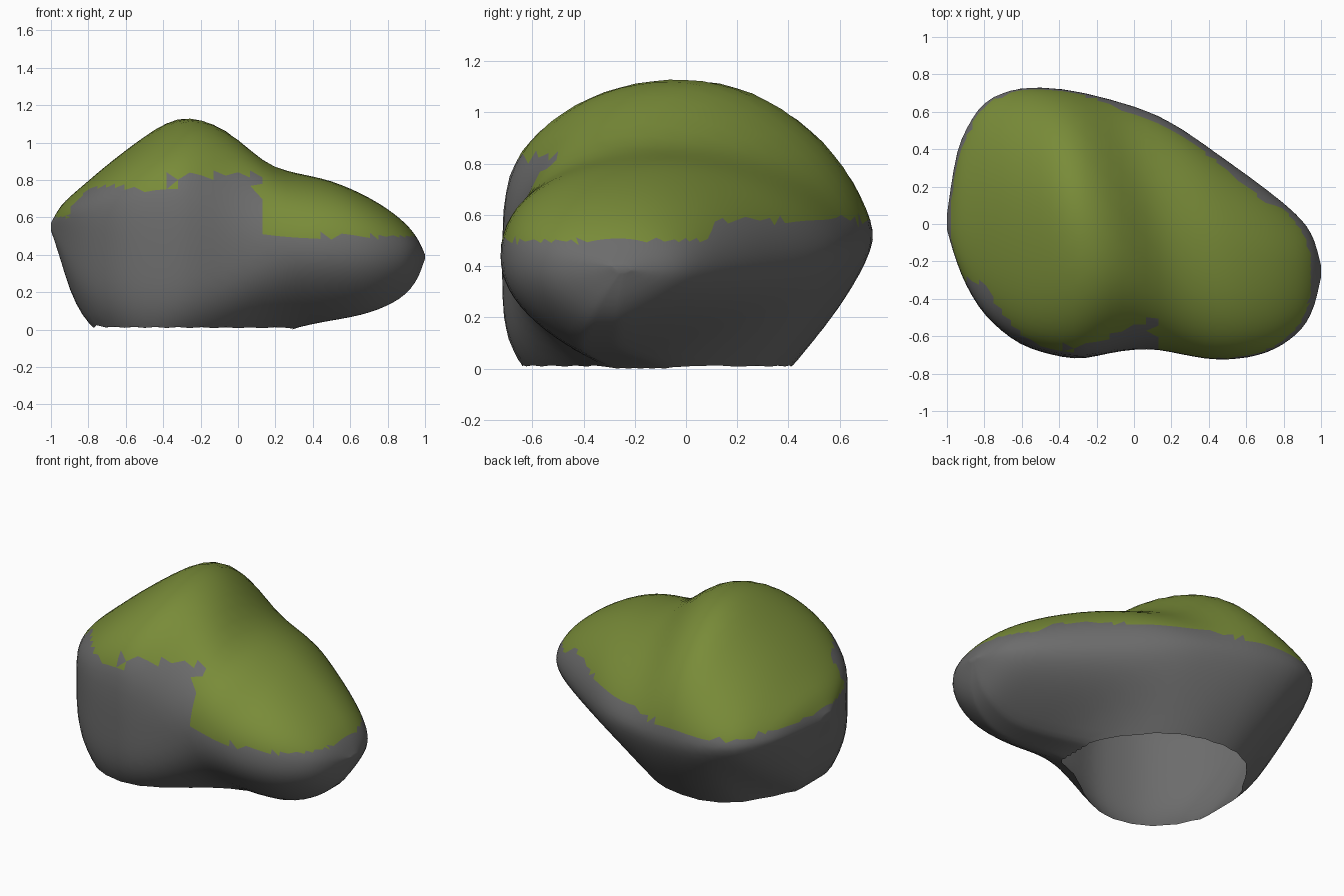
import bpy, math, random

if "Cube" in bpy.data.objects:
    bpy.data.objects.remove(bpy.data.objects["Cube"])

random.seed(4)

# Lengthwise stations: x, crest z, front y, back y, base front y, base back y, base z
ROWS = [
    (-1.00, .57, -.03, .05, .00, .02, .53), (-.95, .66, -.20, .38, -.12, .10, .38),
    (-.90, .71, -.32, .50, -.20, .10, .21), (-.83, .77, -.44, .62, -.27, .05, .07),
    (-.75, .84, -.53, .68, -.37, .02, .00), (-.60, .96, -.64, .725, -.55, .28, .00),
    (-.40, 1.10, -.70, .72, -.62, .39, .00), (-.28, 1.14, -.715, .70, -.61, .39, .00),
    (-.10, 1.08, -.675, .655, -.52, .36, .00), (.10, .90, -.66, .59, -.36, .23, .00),
    (.25, .845, -.69, .51, -.30, .00, .005), (.45, .80, -.72, .37, -.38, -.15, .04),
    (.70, .69, -.685, .19, -.42, -.25, .09), (.88, .57, -.575, .04, -.38, -.25, .175),
    (.96, .48, -.45, -.07, -.33, -.25, .27), (1.00, .40, -.28, -.22, -.25, -.24, .38)]


def station(x, c):
    """Smooth (Hermite) lookup of column c at x."""
    x = max(-1, min(1, x))
    n = len(ROWS)
    i = max(k for k in range(n - 1) if ROWS[k][0] <= x)

    def slope(k):
        a, b = ROWS[max(k - 1, 0)], ROWS[min(k + 1, n - 1)]
        return (b[c] - a[c]) / (b[0] - a[0])
    h = ROWS[i + 1][0] - ROWS[i][0]
    t = (x - ROWS[i][0]) / h
    return ((2*t**3 - 3*t*t + 1) * ROWS[i][c] + (t**3 - 2*t*t + t) * h * slope(i)
            + (3*t*t - 2*t**3) * ROWS[i + 1][c] + (t**3 - t*t) * h * slope(i + 1))


def blend(x, x0, x1, a, b):
    """Ease from a to b between x0 and x1."""
    t = max(0, min(1, (x - x0) / (x1 - x0)))
    return a + (b - a) * t * t * (3 - 2 * t)


NT, NS, NB = 34, 12, 12          # points over top, each side, and underside


def section(x):
    """Closed cross-section: over the top, down the front, underneath, up the back."""
    zt, yf, yb, bf, bb, z0 = [station(x, c) for c in range(1, 7)]
    z0 = z0 if z0 > .008 else -.012
    zf = min(max(.475 - .075 * x, z0), zt)
    zb = min(max(.465 - .08 * x, z0), zt)
    ym = min(max(-.25 * max(x, 0), yf), yb)
    front_top = blend(x, -.35, .05, .6, 1.1) - blend(x, .15, .5, 0, .2)
    back_top = blend(x, -.1, .4, 1.2, .95)
    front_low = blend(x, -.3, .3, 5, 2.1)
    back_low = blend(x, -.1, .5, 1.4, 1.9)
    lean = .3 * (1 - x * x) * blend(x, -.6, -.1, .15, 1)  # ridge runs diagonally
    pts = []
    for k in range(NT):
        a = math.pi * k / NT
        v = math.cos(a)
        y, ze, p = ((ym + v * (yb - ym), zb, back_top) if v > 0
                    else (ym + v * (ym - yf), zf, front_top))
        crest = station(x + lean * y, 1)
        pts.append((x, y, ze + max(crest - ze, 0) * math.sin(a) ** p))
    for k in range(NS):
        u = k / NS
        pts.append((x, yf + (bf - yf) * u ** front_low, zf + (z0 - zf) * u))
    for k in range(NB):
        pts.append((x, bf + (bb - bf) * k / NB, z0))
    for k in range(NS):
        u = 1 - k / NS
        pts.append((x, yb + (bb - yb) * u ** back_low, zb + (z0 - zb) * u))
    return [(px, py * 1.012, pz) for px, py, pz in pts]


def moss_line(x, y):
    """Height above which the rock is mossy."""
    x += random.uniform(-.035, .035)
    if y < -.3 and x < .14:
        if x < -.85:
            return .69
        return .76 if x < -.36 else .83
    if x < -.85:
        return .60
    return .5 if x > .1 and y < .1 else .58


# Rock body, open underneath
NX = 48
verts, faces = [], []
M = NT + 2 * NS + NB
for i in range(NX + 1):
    verts += section(-math.cos(math.pi * i / NX))
for i in range(NX):
    for j in range(M):
        a, b = i * M + j, i * M + (j + 1) % M
        c, d = b + M, a + M
        under = NT + NS <= j < NT + NS + NB
        if under and max(verts[k][2] for k in (a, b, c, d)) < .012:
            continue
        faces += [(a, b, c), (a, c, d)] if (i + j) % 2 else [(a, b, d), (b, c, d)]
faces += [tuple(range(M))[::-1], tuple(range(NX * M, NX * M + M))]

mesh = bpy.data.meshes.new("mossy_rock")
mesh.from_pydata(verts, [], faces)
mesh.validate()
rock = bpy.data.objects.new("mossy_rock", mesh)
bpy.context.collection.objects.link(rock)

# Stone and moss colours
for name, col in (("grey stone", (.15, .15, .15, 1)), ("green moss", (.19, .26, .04, 1))):
    mat = bpy.data.materials.new(name)
    mat.diffuse_color = col
    mat.use_nodes = True
    mat.node_tree.nodes["Principled BSDF"].inputs["Base Color"].default_value = mat.diffuse_color
    mesh.materials.append(mat)
for f in mesh.polygons:
    f.use_smooth = True
    x, y, z = f.center
    f.material_index = int(z > moss_line(x, y))

# Consistent normals and a light polish
bpy.context.view_layer.objects.active = rock
rock.select_set(True)
bpy.ops.object.mode_set(mode='EDIT')
bpy.ops.mesh.select_all(action='SELECT')
bpy.ops.mesh.normals_make_consistent(inside=False)
bpy.ops.object.mode_set(mode='OBJECT')
polish = rock.modifiers.new("polish", 'SMOOTH')
polish.factor = .5
polish.iterations = 6
